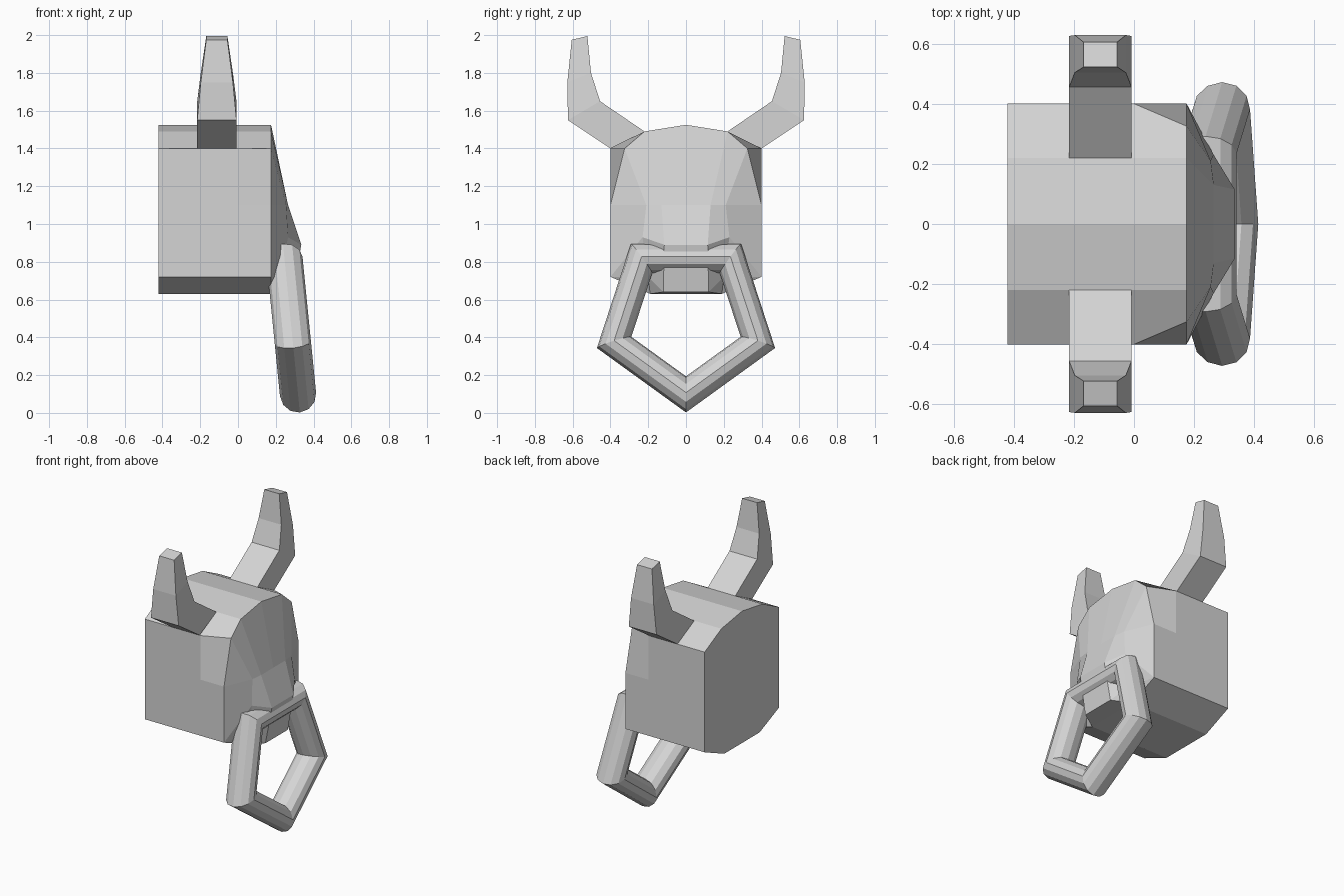
import bpy
import bmesh
import math

if "Cube" in bpy.data.objects:
    bpy.data.objects.remove(bpy.data.objects["Cube"])

grey = bpy.data.materials.new("plain grey")
grey.use_nodes = True
grey.diffuse_color = (0.66, 0.66, 0.66, 1)
grey.node_tree.nodes["Principled BSDF"].inputs["Base Color"].default_value = (0.66, 0.66, 0.66, 1)


def make_object(name, bm, mirror=False):
    bmesh.ops.recalc_face_normals(bm, faces=bm.faces[:])
    mesh = bpy.data.meshes.new(name)
    bm.to_mesh(mesh)
    bm.free()
    mesh.materials.append(grey)
    obj = bpy.data.objects.new(name, mesh)
    bpy.context.collection.objects.link(obj)
    if mirror:
        mod = obj.modifiers.new("mirror", 'MIRROR')
        mod.use_axis = (False, True, False)
    return obj


# Head: left half of a block with a faceted muzzle, mirrored across y
BACK, FACE = -0.42, 0.175
points = {
    # brow and jaw outline of the face
    "crown": (FACE, 0, 1.525), "brow": (FACE, 0.22, 1.49), "temple": (FACE, 0.325, 1.4),
    "cheek": (FACE, 0.4, 1.1), "jaw": (FACE, 0.4, 0.72),
    "chin": (FACE, 0.19, 0.63), "chin_mid": (FACE, 0, 0.63),
    # cut corner behind the temple
    "ear_top": (0, 0.4, 1.4), "ear_low": (0, 0.4, 1.1),
    # nose bridge, snout and lip
    "bridge_mid": (0.265, 0, 1.1), "bridge": (0.265, 0.13, 1.1), "eye": (0.255, 0.21, 1.1),
    "snout_mid": (0.335, 0, 0.89), "snout": (0.335, 0.115, 0.89), "nostril": (0.265, 0.23, 0.93),
    "lip_mid": (0.29, 0, 0.64), "lip": (0.29, 0.12, 0.64), "lip_side": (0.22, 0.2, 0.72),
}
for key in ("crown", "brow", "jaw", "chin", "chin_mid"):
    points["back_" + key] = (BACK,) + points[key][1:]
points["back_side"] = (BACK, 0.4, 1.4)

faces = [
    "crown brow bridge bridge_mid", "brow temple eye bridge", "temple cheek eye",
    "bridge_mid bridge snout snout_mid", "bridge eye nostril snout", "eye cheek jaw nostril",
    "snout_mid snout lip lip_mid", "snout nostril lip_side lip", "nostril jaw lip_side",
    "lip_mid lip chin chin_mid", "lip lip_side chin", "lip_side jaw chin",
    "back_crown back_brow brow crown", "back_brow back_side ear_top temple brow",
    "ear_top ear_low cheek temple", "back_side back_jaw jaw cheek ear_low ear_top",
    "back_jaw back_chin chin jaw", "back_chin back_chin_mid chin_mid chin",
    "back_crown back_chin_mid back_chin back_jaw back_side back_brow",
]
bm = bmesh.new()
verts = {key: bm.verts.new(co) for key, co in points.items()}
for face in faces:
    bm.faces.new([verts[key] for key in face.split()])
make_object("head", bm, mirror=True)

# Horns: square sections (outer y, z, inner y, z, half width) bridged upward
HORN_X = -0.112
sections = [
    (0.4, 1.4, 0.22, 1.49, 0.104),
    (0.625, 1.55, 0.455, 1.65, 0.104),
    (0.628, 1.75, 0.503, 1.8, 0.085),
    (0.605, 1.975, 0.522, 1.995, 0.056),
]
bm = bmesh.new()
rings = []
for oy, oz, iy, iz, w in sections:
    corners = [(-w, oy, oz), (w, oy, oz), (w, iy, iz), (-w, iy, iz)]
    rings.append([bm.verts.new((HORN_X + x, y, z)) for x, y, z in corners])
for low, high in zip(rings, rings[1:]):
    for i in range(4):
        j = (i + 1) % 4
        bm.faces.new((low[i], low[j], high[j], high[i]))
bm.faces.new(rings[0])
bm.faces.new(rings[-1])
make_object("horns", bm, mirror=True)

# Nose ring: five-sided torus hanging point down, swung forward at the bottom
MAJOR, MINOR, SIDES, TUBE = 0.4, 0.096, 5, 12
bm = bmesh.new()
loops = []
for i in range(SIDES):
    a = 2 * math.pi * i / SIDES
    loop = []
    for k in range(TUBE):
        t = 2 * math.pi * k / TUBE
        r = MAJOR + MINOR * math.cos(t)
        loop.append(bm.verts.new((MINOR * math.sin(t), r * math.sin(a), -r * math.cos(a))))
    loops.append(loop)
for i in range(SIDES):
    a, b = loops[i], loops[(i + 1) % SIDES]
    for k in range(TUBE):
        n = (k + 1) % TUBE
        bm.faces.new((a[k], a[n], b[n], b[k]))
ring = make_object("nose_ring", bm)
ring.location = (0.278, 0, 0.496)
ring.rotation_euler = (0, math.radians(-5.7), 0)
